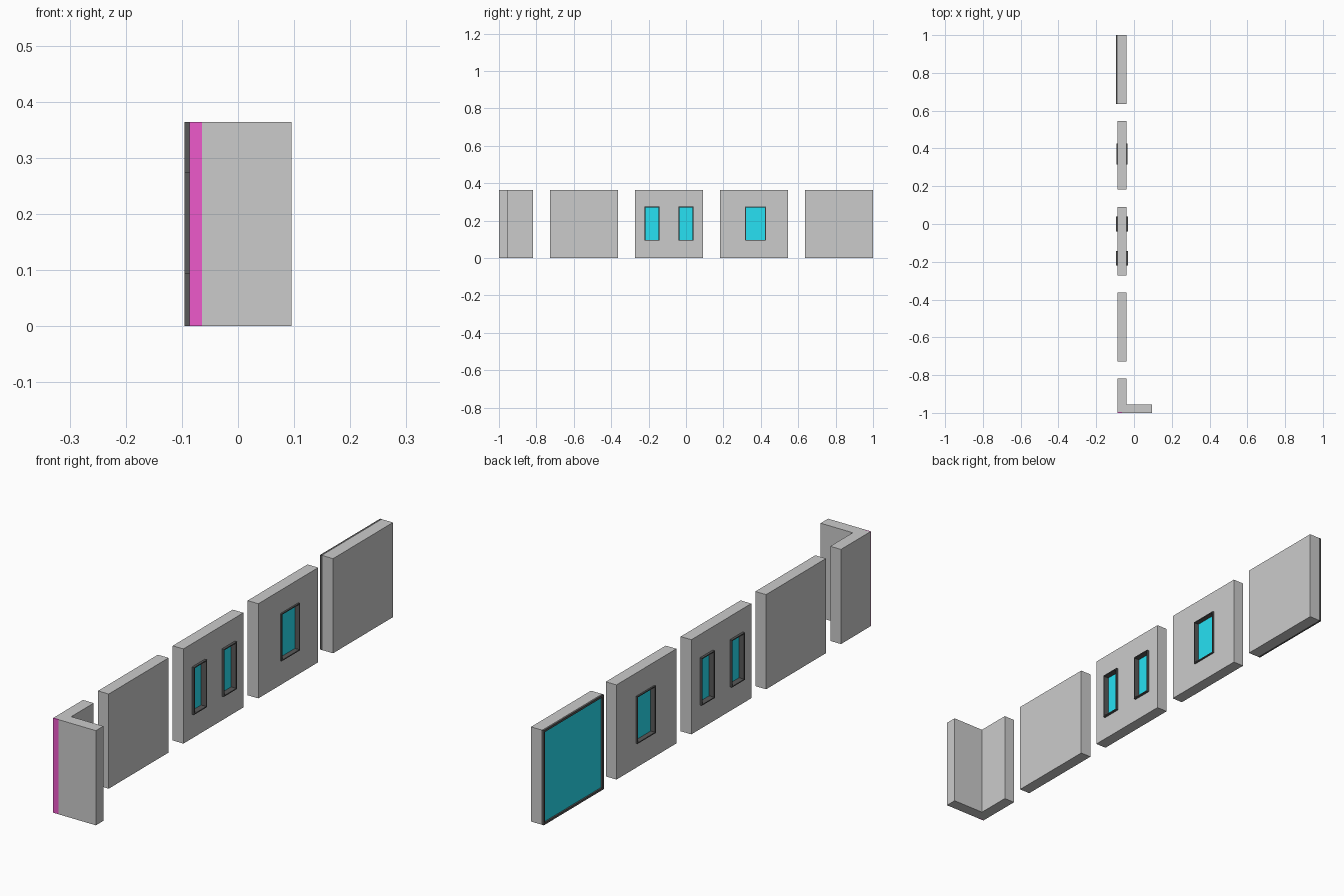
import bpy

if "Cube" in bpy.data.objects:
    bpy.data.objects.remove(bpy.data.objects["Cube"])

H = 0.364            # module height and width
X0, X1 = -0.0865, -0.041   # wall back and front planes
XC = (X0 + X1) / 2


def material(name, rgb):
    m = bpy.data.materials.new(name)
    m.diffuse_color = (*rgb, 1)
    m.use_nodes = True
    m.node_tree.nodes["Principled BSDF"].inputs["Base Color"].default_value = m.diffuse_color
    return m


dark = material("frame_dark", (0.1, 0.1, 0.1))
glass = material("glass_cyan", (0.02, 0.75, 0.9))
pink = material("trim_pink", (0.85, 0.1, 0.6))


def prism(name, outline, z0, z1, mat=None):
    """Extrude an anticlockwise plan outline from z0 to z1."""
    n = len(outline)
    verts = [(x, y, z) for z in (z0, z1) for x, y in outline]
    faces = [list(range(n))[::-1], list(range(n, 2 * n))]
    faces += [[i, (i + 1) % n, n + (i + 1) % n, n + i] for i in range(n)]
    mesh = bpy.data.meshes.new(name)
    mesh.from_pydata(verts, [], faces)
    if mat:
        mesh.materials.append(mat)
    ob = bpy.data.objects.new(name, mesh)
    bpy.context.collection.objects.link(ob)
    return ob


def panel(name, x, y, z, mat=None, holes=()):
    """Box with optional rectangular openings (y0, y1, z0, z1) cut along x."""
    ob = prism(name, [(x[0], y[0]), (x[1], y[0]), (x[1], y[1]), (x[0], y[1])], *z, mat)
    for a, b, c, d in holes:
        cut = panel("cutter", (-0.3, 0.3), (a, b), (c, d))
        cut.hide_render = True
        mod = ob.modifiers.new("opening", 'BOOLEAN')
        mod.operation = 'DIFFERENCE'
        mod.solver = 'EXACT'
        mod.object = cut
        bpy.context.view_layer.objects.active = ob
        bpy.ops.object.modifier_apply(modifier=mod.name)
        bpy.data.objects.remove(cut)
    return ob


def frame(name, x, y, z, t):
    """Thin rectangular frame of bar width t."""
    return panel(name, x, y, z, dark, [(y[0] + t, y[1] - t, z[0] + t, z[1] - t)])


def window_wall(name, y0, windows, proud):
    """Wall with framed glass windows given as (centre y, width)."""
    z = (0.093, 0.275)
    spans = [(c - w / 2, c + w / 2) for c, w in windows]
    panel(name, (X0, X1), (y0, y0 + H), (0, H), None, [(*s, *z) for s in spans])
    for i, s in enumerate(spans):
        frame(f"{name}_frame_{i}", (X0 - proud, X1 + proud), s, z, 0.004)
        panel(f"{name}_glass_{i}", (XC - 0.01, XC + 0.01),
              (s[0] + 0.004, s[1] - 0.004), (z[0] + 0.004, z[1] - 0.004), glass)


# Corner piece, notched for the pink trim strip on its front face
P, D = -0.064, -0.996
prism("corner_wall", [(X0, D), (P, D), (P, -1), (0.0955, -1), (0.0955, -0.9545),
                      (X1, -0.9545), (X1, -0.818), (X0, -0.818)], 0, H)
panel("corner_trim", (X0, P), (-1, D), (0, H), pink)

# Plain wall and the two window walls
panel("plain_wall", (X0, X1), (-0.727, -0.727 + H), (0, H))
window_wall("double_window_wall", -0.273, [(-0.182, 0.078), (0.0, 0.078)], 0.009)
window_wall("single_window_wall", 0.182, [(0.371, 0.111)], 0.006)

# End wall with a full-size glazed panel on its back
panel("glazed_wall", (X0, X1), (0.636, 1), (0, H))
frame("glazed_wall_frame", (-0.0955, X0), (0.636, 1), (0, H), 0.008)
panel("glazed_wall_glass", (X0 - 0.003, X0), (0.644, 0.992), (0.008, H - 0.008), glass)
